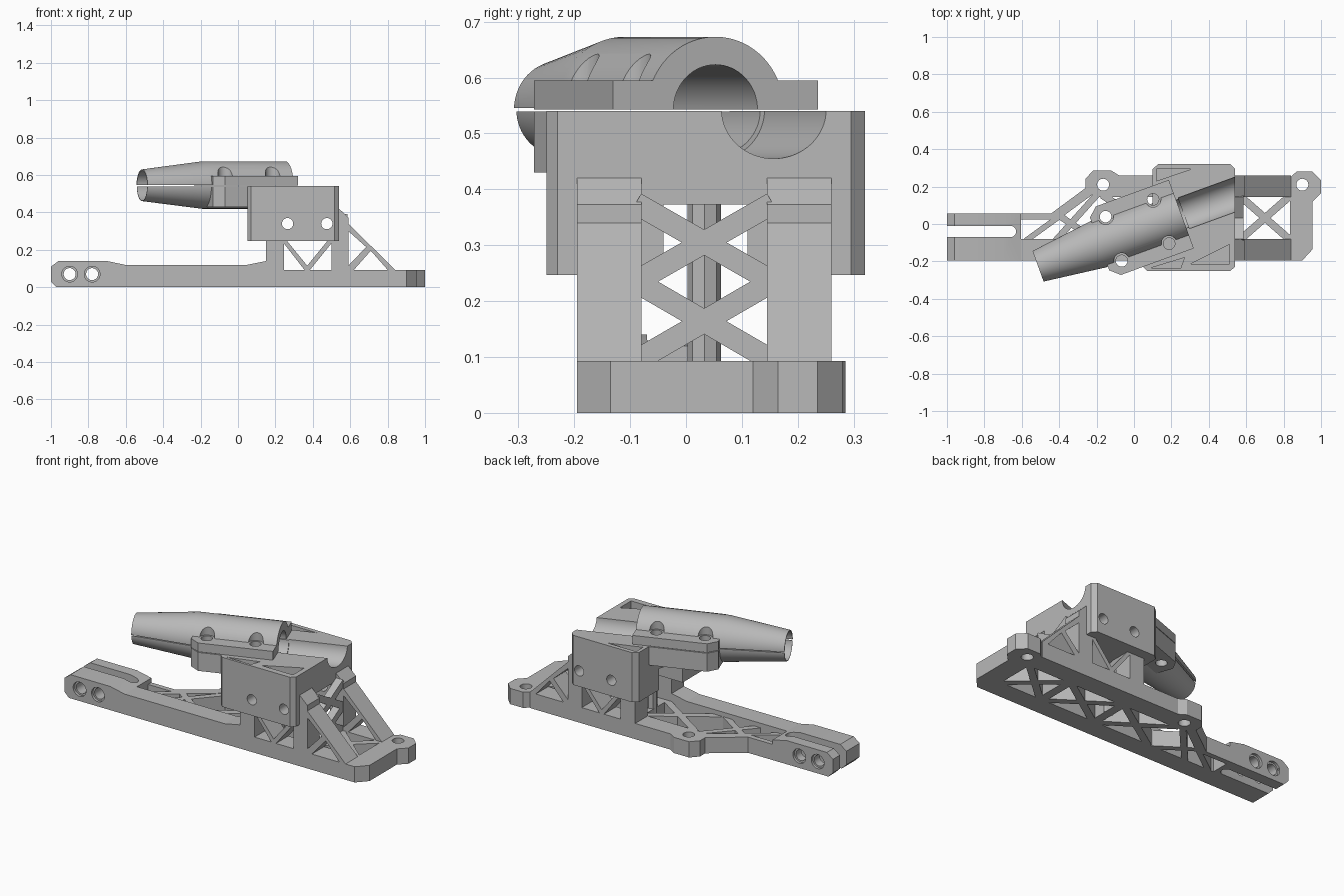
import bpy, bmesh, math
from mathutils import Vector, Matrix

cube = bpy.data.objects.get("Cube")
if cube:
    bpy.data.objects.remove(cube, do_unlink=True)

grey = bpy.data.materials.new("plain grey")
grey.use_nodes = True
grey.diffuse_color = (0.48, 0.48, 0.48, 1)
grey.node_tree.nodes["Principled BSDF"].inputs["Base Color"].default_value = grey.diffuse_color

# Barrel frame: local x runs from the muzzle along the axis
BARREL = Matrix.Translation((-0.513, -0.226, 0.543)) @ Matrix.Rotation(math.radians(20), 4, "Z")


def finish(name, bm, matrix=None):
    bmesh.ops.recalc_face_normals(bm, faces=bm.faces)
    if matrix:
        bm.transform(matrix)
    mesh = bpy.data.meshes.new(name)
    bm.to_mesh(mesh)
    bm.free()
    mesh.materials.append(grey)
    ob = bpy.data.objects.new(name, mesh)
    bpy.context.collection.objects.link(ob)
    return ob


def loft(name, rings, matrix=None):
    """Closed solid through a list of equally long point rings."""
    bm = bmesh.new()
    loops = [[bm.verts.new(p) for p in ring] for ring in rings]
    n = len(loops[0])
    for a, b in zip(loops, loops[1:]):
        for i in range(n):
            j = (i + 1) % n
            bm.faces.new((a[i], a[j], b[j], b[i]))
    bm.faces.new(loops[0])
    bm.faces.new(loops[-1])
    return finish(name, bm, matrix)


def prism(name, poly, lo, hi, axis="z", matrix=None):
    put = {"x": lambda a, b, h: (h, a, b),
           "y": lambda a, b, h: (a, h, b),
           "z": lambda a, b, h: (a, b, h)}[axis]
    return loft(name, [[put(a, b, h) for a, b in poly] for h in (lo, hi)], matrix)


def box(name, x0, x1, y0, y1, z0, z1, matrix=None):
    return prism(name, [(x0, y0), (x1, y0), (x1, y1), (x0, y1)], z0, z1, "z", matrix)


def bar(name, p, q, width, lo, hi, axis="z"):
    p, q = Vector(p), Vector(q)
    d = (q - p).normalized() * width / 2
    s = Vector((-d.y, d.x))
    return prism(name, [p + s, p - s, q - s, q + s], lo, hi, axis)


def rod(name, a, b, r, lo, hi, axis="z", matrix=None, n=32):
    turn = [2 * math.pi * i / n for i in range(n)]
    return prism(name, [(a + r * math.cos(t), b + r * math.sin(t)) for t in turn],
                 lo, hi, axis, matrix)


def half_barrel(name, stations, start):
    arc = [start + math.pi * i / 32 for i in range(33)]
    return loft(name, [[(u, r * math.cos(t), r * math.sin(t)) for t in arc]
                       for u, r in stations], BARREL)


def cut(targets, cutters):
    for ob in targets:
        for c in cutters:
            c.hide_render = True
            m = ob.modifiers.new("cut", "BOOLEAN")
            m.operation, m.solver, m.object = "DIFFERENCE", "EXACT", c
        bpy.context.view_layer.update()
        graph = bpy.context.evaluated_depsgraph_get()
        mesh = bpy.data.meshes.new_from_object(ob.evaluated_get(graph))
        ob.modifiers.clear()
        ob.data = mesh
    for c in cutters:
        bpy.data.objects.remove(c, do_unlink=True)


FRONT, BACK, DECK = (-0.195, -0.08), (0.145, 0.26), 0.093

# Forked tail with slot and counterbored cross holes
fork = prism("tail_fork", [(-1, 0.03), (-0.97, 0), (-0.605, 0), (-0.605, 0.12), (-0.7, 0.14),
                           (-0.96, 0.14), (-1, 0.11)], -0.195, 0.055, "y")
cutters = [box("slot", -1.1, -0.66, -0.07, -0.01, -1, 1),
           rod("slot_end", -0.66, -0.04, 0.03, -1, 1)]
for x in (-0.9, -0.78):
    cutters.append(rod("cross_hole", x, 0.07, 0.032, -1, 1, "y"))
    for y in (-0.195, 0.055):
        cutters.append(rod("counterbore", x, 0.07, 0.042, y - 0.015, y + 0.015, "y"))
cut([fork], cutters)

# Base rails, end plate and mounting ears
prism("front_rail", [(-0.61, 0), (0.85, 0), (0.85, DECK), (0.2, DECK), (0.2, 0.14),
                     (0.15, 0.14), (0.05, 0.12), (-0.61, 0.12)], *FRONT, "y")
end = prism("end_plate", [(0.835, -0.195), (0.9, -0.195), (0.955, -0.135), (0.955, 0.12),
                          (1, 0.165), (1, 0.235), (0.955, 0.28), (0.87, 0.28),
                          (0.835, 0.25)], 0, DECK)
rail = prism("back_rail", [(-0.26, 0.18), (-0.26, 0.24), (-0.22, 0.285), (-0.12, 0.285),
                           (-0.08, 0.26), (0.84, 0.26), (0.84, 0.145), (-0.2, 0.145)], 0, DECK)
cut([end, rail], [rod("ear_hole", x, 0.21, 0.032, -1, 1) for x in (0.9, -0.165)])

# Flat lattice between the rails
cells = (-0.17, 0.2, 0.56, 0.84)
for a, b in zip(cells, cells[1:]):
    bar("deck_brace", (a, -0.09), (b, 0.155), 0.04, 0, DECK)
    bar("deck_brace", (a, 0.155), (b, -0.09), 0.04, 0, DECK)
for x in (0.2, 0.56):
    bar("deck_crossbar", (x, -0.09), (x, 0.155), 0.05, 0, DECK)
bar("tail_edge", (-0.61, 0.04), (-0.4, 0.04), 0.03, 0, DECK)
bar("tail_diagonal", (-0.43, 0.035), (-0.22, 0.19), 0.05, 0, DECK)
bar("tail_brace", (-0.58, -0.09), (-0.4, 0.04), 0.03, 0, DECK)
bar("tail_brace", (-0.4, 0.045), (-0.2, -0.09), 0.035, 0, DECK)
bar("tail_brace", (-0.42, -0.09), (-0.2, 0.155), 0.035, 0, DECK)

# Side trusses carrying the head
trusses = [prism(name, [(0.15, 0.01), (0.15, 0.42), (0.54, 0.42), (0.59, 0.373), (0.59, 0.34),
                        (0.84, DECK), (0.84, 0.01)], *side, "y")
           for name, side in (("front_truss", FRONT), ("back_truss", BACK))]
openings = [[(0.245, 0.235), (0.245, DECK), (0.355, DECK)],
            [(0.26, 0.25), (0.48, 0.25), (0.37, 0.115)],
            [(0.385, DECK), (0.5, DECK), (0.5, 0.235)],
            [(0.59, 0.3), (0.59, 0.115), (0.685, 0.215)],
            [(0.62, DECK), (0.8, DECK), (0.71, 0.195)]]
cut(trusses, [prism("opening", t, -1, 1, "y") for t in openings])

# Crossed braces and central column between the trusses
for z0, z1 in ((DECK, 0.235), (0.235, 0.375)):
    bar("cross_brace", (-0.09, z0), (0.155, z1), 0.04, 0.54, 0.585, "x")
    bar("cross_brace", (-0.09, z1), (0.155, z0), 0.04, 0.54, 0.585, "x")
rod("centre_column", 0.2, 0.033, 0.03, 0, 0.4, n=8)

# Head: top block with cheeks on each truss
block = prism("head_block", [(0.05, -0.23), (0.07, -0.25), (0.515, -0.25), (0.54, -0.23),
                             (0.54, 0.295), (0.515, 0.32), (0.13, 0.32), (0.1, 0.295),
                             (0.1, 0.11), (0.05, -0.04)], 0.373, 0.54)
cheeks = [prism("front_cheek", [(0.05, -0.23), (0.07, -0.25), (0.515, -0.25), (0.54, -0.23),
                                (0.54, -0.04), (0.05, -0.04)], 0.247, 0.375),
          prism("back_cheek", [(0.1, 0.11), (0.54, 0.11), (0.54, 0.295), (0.515, 0.32),
                               (0.13, 0.32), (0.1, 0.295)], 0.247, 0.375)]
cut(cheeks + trusses, [rod("plate_hole", x, 0.34, 0.03, -1, 1, "y") for x in (0.265, 0.475)])
pockets = [[(0.09, -0.235), (0.25, -0.235), (0.27, -0.18)],
           [(0.3, -0.215), (0.51, -0.215), (0.51, -0.11)],
           [(0.12, 0.295), (0.31, 0.295), (0.12, 0.23)]]
cut([block], [prism("pocket", t, 0.47, 0.6) for t in pockets])

# Split barrel and clamp flanges
shape = [(0, 0.087), (0.34, 0.13), (0.815, 0.13)]
outline = [(0.35, -0.15), (0.4, -0.195), (0.815, -0.195), (0.815, 0.195), (0.4, 0.195), (0.35, 0.15)]
upper = half_barrel("upper_barrel", [(u, r) for u, r in shape], 0)
lower = half_barrel("lower_barrel", [(u, r * 0.95) for u, r in shape], math.pi)
top_flange = prism("upper_flange", outline, 0, 0.052, "z", BARREL)
low_flange = prism("lower_flange", outline, -0.113, -0.004, "z", BARREL)
cut([upper], [box("split", -0.1, 1, -0.3, 0.3, -0.1, 0.003, BARREL)])
cut([lower], [box("split", -0.1, 1, -0.3, 0.3, -0.004, 0.1, BARREL)])

spots = [(u, v) for u in (0.43, 0.7) for v in (-0.126, 0.126)]
cut([upper], [rod("bolt_seat", u, v, 0.042, 0.052, 0.3, "z", BARREL) for u, v in spots])
cut([upper, lower, top_flange, low_flange, block],
    [rod("bolt_hole", u, v, 0.031, -0.12, 0.3, "z", BARREL) for u, v in spots])
cut([upper, lower, top_flange, low_flange, block],
    [rod("bore", 0, 0, 0.08, -0.1, 0.9, "x", BARREL, 64)])
cut([block], [rod("cradle", 0, 0, 0.088, 0.83, 1.5, "x", BARREL, 64)])

# Smooth the round surfaces, keep machined edges sharp
bpy.ops.object.select_all(action="DESELECT")
for ob in (upper, lower, top_flange, low_flange, block, fork, end, rail, *cheeks):
    ob.select_set(True)
    bpy.context.view_layer.objects.active = ob
bpy.ops.object.shade_smooth_by_angle(angle=math.radians(25))
